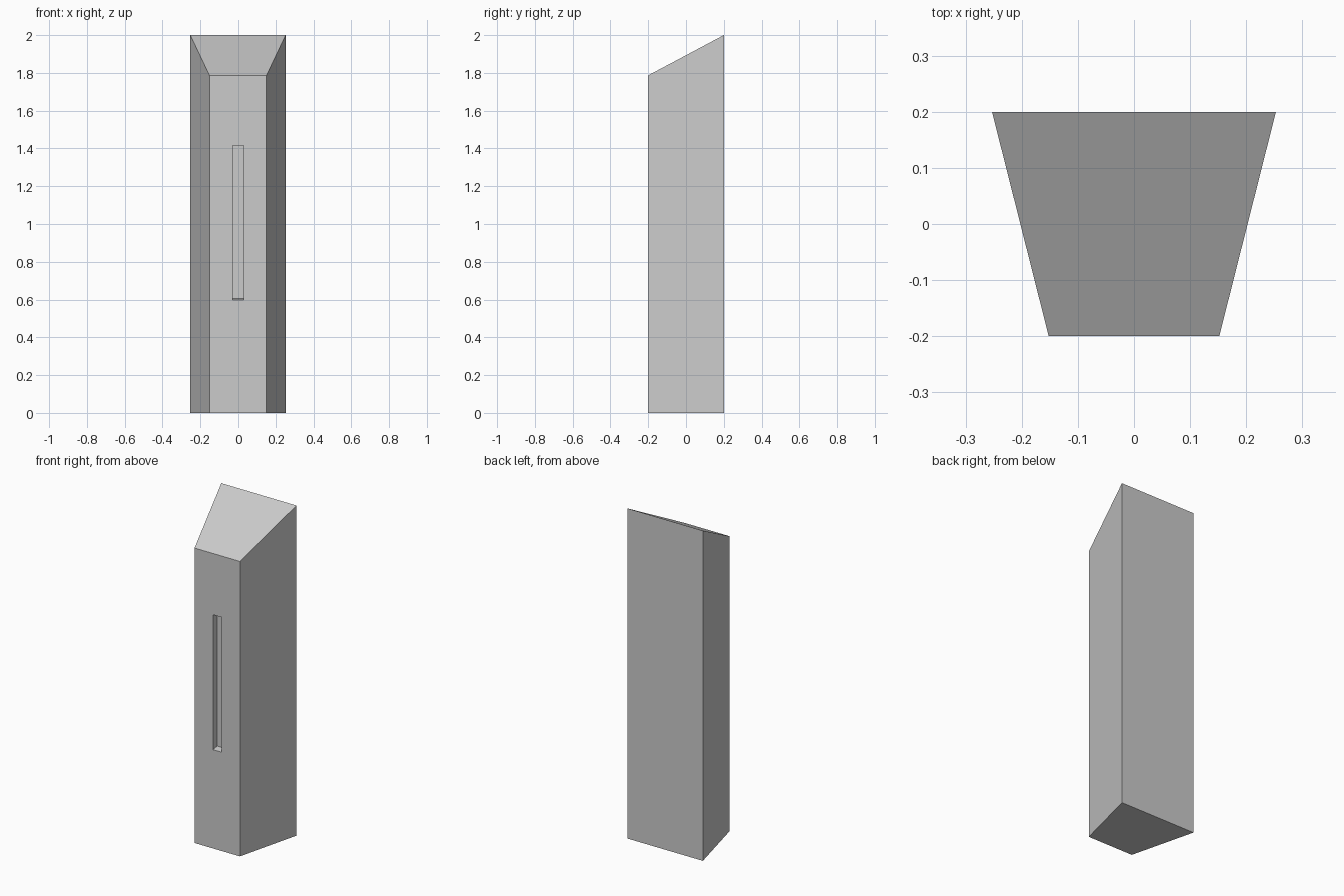
import bpy, bmesh

if "Cube" in bpy.data.objects:
    bpy.data.objects.remove(bpy.data.objects["Cube"])


def prism(name, bottom, top):
    """Solid between two matching quads."""
    bm = bmesh.new()
    lo = [bm.verts.new(p) for p in bottom]
    hi = [bm.verts.new(p) for p in top]
    bm.faces.new(lo)
    bm.faces.new(hi)
    for i in range(4):
        j = (i + 1) % 4
        bm.faces.new((lo[i], lo[j], hi[j], hi[i]))
    bmesh.ops.recalc_face_normals(bm, faces=bm.faces)
    mesh = bpy.data.meshes.new(name)
    bm.to_mesh(mesh)
    bm.free()
    ob = bpy.data.objects.new(name, mesh)
    bpy.context.collection.objects.link(ob)
    return ob


# Tapered pillar with a sloping top
FRONT, BACK, DEPTH = 0.152, 0.253, 0.2
plan = [(-FRONT, -DEPTH), (FRONT, -DEPTH), (BACK, DEPTH), (-BACK, DEPTH)]
pillar = prism("pillar",
               [(x, y, 0) for x, y in plan],
               [(x, y, 1.787 if y < 0 else 2.0) for x, y in plan])

# Recessed slot in the front, with a slightly sloping sill
W, Y0, Y1 = 0.028, -0.25, -0.16
slot_plan = [(-W, Y0), (W, Y0), (W, Y1), (-W, Y1)]
slot = prism("slot_cutter",
             [(x, y, 0.59 if y == Y0 else 0.605) for x, y in slot_plan],
             [(x, y, 1.416) for x, y in slot_plan])
slot.hide_render = True
slot.hide_set(True)

cut = pillar.modifiers.new("slot", 'BOOLEAN')
cut.operation = 'DIFFERENCE'
cut.solver = 'EXACT'
cut.object = slot
